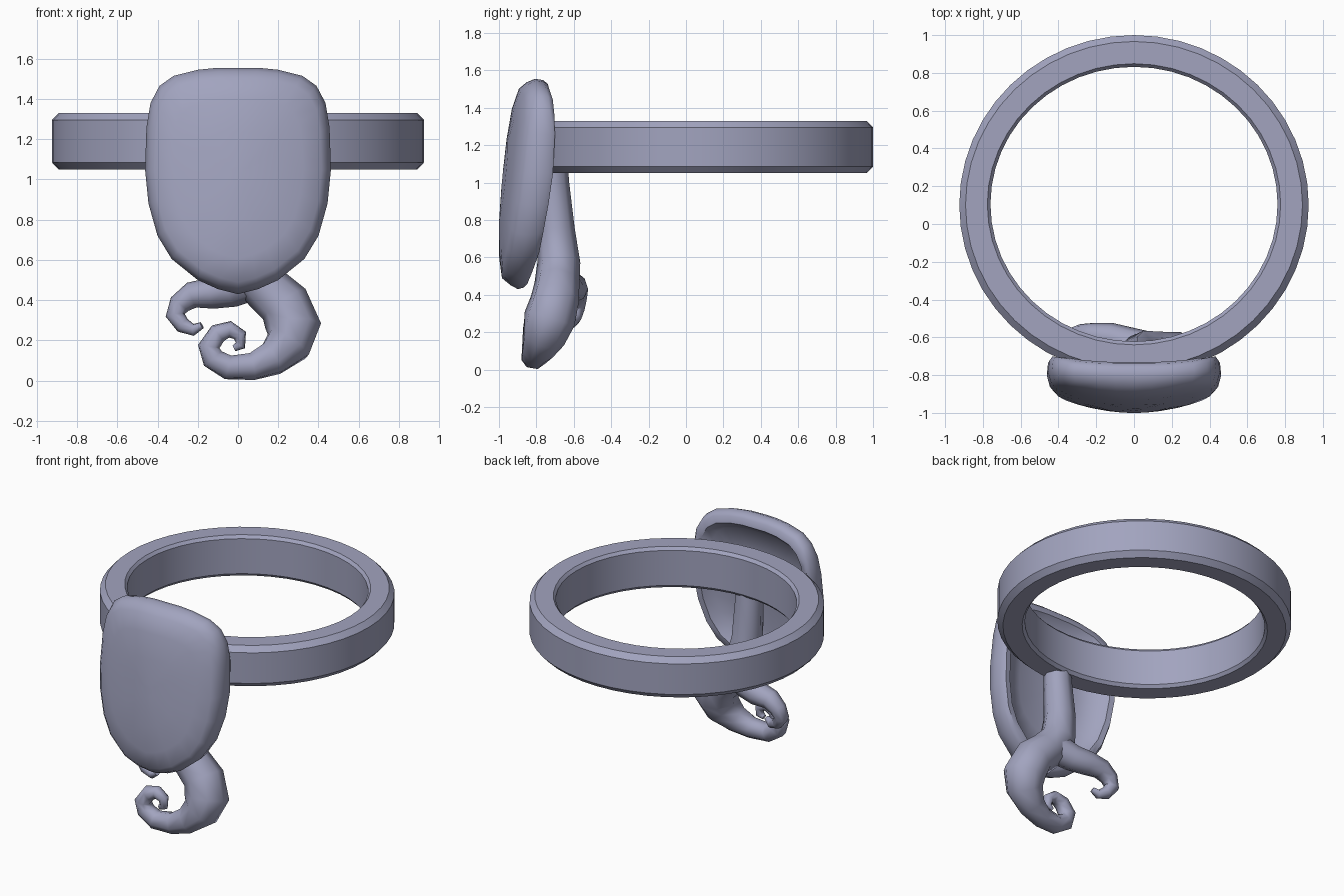
import bpy, bmesh, math

if "Cube" in bpy.data.objects:
    bpy.data.objects.remove(bpy.data.objects["Cube"])

mat = bpy.data.materials.new("blue grey metal")
mat.diffuse_color = (0.36, 0.37, 0.52, 1)
mat.use_nodes = True
mat.node_tree.nodes["Principled BSDF"].inputs["Base Color"].default_value = mat.diffuse_color


def finish(obj, angle=40):
    obj.data.materials.clear()
    obj.data.materials.append(mat)
    bpy.ops.object.select_all(action='DESELECT')
    obj.select_set(True)
    bpy.context.view_layer.objects.active = obj
    bpy.ops.object.shade_smooth_by_angle(angle=math.radians(angle))


def loft(name, rings, wrap=False, angle=40):
    """Join closed rings of points with quads; cap the ends unless wrapped."""
    bm = bmesh.new()
    loops = [[bm.verts.new(p) for p in r] for r in rings]
    n = len(loops[0])
    pairs = list(zip(loops, loops[1:]))
    if wrap:
        pairs.append((loops[-1], loops[0]))
    for a, b in pairs:
        for i in range(n):
            j = (i + 1) % n
            bm.faces.new((a[i], a[j], b[j], b[i]))
    if not wrap:
        bm.faces.new(loops[0])
        bm.faces.new(loops[-1])
    bmesh.ops.recalc_face_normals(bm, faces=bm.faces)
    me = bpy.data.meshes.new(name)
    bm.to_mesh(me)
    bm.free()
    obj = bpy.data.objects.new(name, me)
    bpy.context.collection.objects.link(obj)
    finish(obj, angle)


def interp(table, z):
    if z <= table[0][0]:
        return table[0][1]
    for (z0, y0), (z1, y1) in zip(table, table[1:]):
        if z <= z1:
            return y0 + (y1 - y0) * (z - z0) / (z1 - z0)
    return table[-1][1]


# Ring band: slightly oval, chamfered rectangular section (t 0 = inside, 1 = outside)
section = [(0, 1.07), (0.1, 1.05), (0.8, 1.05), (1, 1.085),
           (1, 1.295), (0.8, 1.33), (0.1, 1.33), (0, 1.31)]
rings = []
for t, z in section:
    rx, ry, cy = 0.76 + 0.165 * t, 0.727 + 0.173 * t, 0.105 - 0.005 * t
    rings.append([(rx * math.cos(a), cy + ry * math.sin(a), z)
                  for a in (2 * math.pi * i / 48 for i in range(48))])
loft("ring_band", rings, wrap=True, angle=35)

# Shield: domed front, thick rim, hollow back
half = [(0, 1.555), (.1, 1.555), (.2, 1.545), (.32, 1.515), (.39, 1.465), (.435, 1.38),
        (.455, 1.26), (.462, 1.05), (.445, .88), (.40, .72), (.33, .605), (.2, .50),
        (.1, .455), (0, .43)]
outline = half + [(-x, z) for x, z in half[-2:0:-1]]
front_y = [(.43, -.93), (.49, -.985), (.56, -1.0), (.8, -1.0), (1.0, -.985),
           (1.2, -.965), (1.4, -.93), (1.5, -.895), (1.56, -.85)]
back_y = [(.43, -.86), (.6, -.79), (.8, -.75), (1.0, -.715), (1.2, -.70),
          (1.42, -.705), (1.56, -.75)]
# each step: size about the middle, share of the way from front to back rim
steps = [(.08, 0), (.4, 0), (.7, 0), (.9, 0), (.965, .12), (1, .45), (.985, .85),
         (.95, 1), (.87, .97), (.78, .62), (.5, .5), (.08, .5)]
rings = []
for s, share in steps:
    ring = []
    for x, z in outline:
        px, pz = x * s, 1.02 + (z - 1.02) * s
        f = interp(front_y, pz) + 0.5 * px * px
        b = interp(back_y, pz)
        ring.append((px, f + (b - f) * share, pz))
    rings.append(ring)
loft("shield", rings, angle=50)


# Tail: tapering tubes, points are x, y, z, radius
def tube(name, points):
    cu = bpy.data.curves.new(name, 'CURVE')
    cu.dimensions = '3D'
    cu.bevel_depth = 1
    cu.bevel_resolution = 2
    cu.use_fill_caps = True
    sp = cu.splines.new('POLY')
    sp.points.add(len(points) - 1)
    for p, (x, y, z, r) in zip(sp.points, points):
        p.co = (x, y, z, 1)
        p.radius = r
    obj = bpy.data.objects.new(name, cu)
    bpy.context.collection.objects.link(obj)
    bpy.ops.object.select_all(action='DESELECT')
    obj.select_set(True)
    bpy.context.view_layer.objects.active = obj
    bpy.ops.object.convert(target='MESH')
    finish(bpy.context.view_layer.objects.active, 60)


tube("stem_and_large_curl", [
    (.02, -.72, 1.15, .085), (.02, -.715, 1.0, .09), (.02, -.695, .75, .10),
    (.05, -.68, .57, .115), (.14, -.69, .46, .12), (.23, -.70, .38, .13),
    (.275, -.73, .27, .14), (.25, -.76, .18, .12), (.17, -.79, .11, .09),
    (.07, -.81, .07, .07), (-.05, -.82, .066, .062), (-.125, -.82, .11, .058),
    (-.145, -.82, .17, .055), (-.10, -.82, .235, .05), (-.04, -.82, .255, .042),
    (.01, -.82, .225, .035), (.012, -.82, .175, .027), (-.02, -.82, .16, .016)])
tube("small_curl", [
    (.08, -.67, .50, .10), (-.03, -.63, .45, .085), (-.13, -.60, .435, .078),
    (-.23, -.59, .425, .066), (-.29, -.585, .38, .055), (-.312, -.59, .325, .048),
    (-.275, -.60, .275, .04), (-.22, -.61, .252, .03), (-.18, -.62, .275, .018)])
